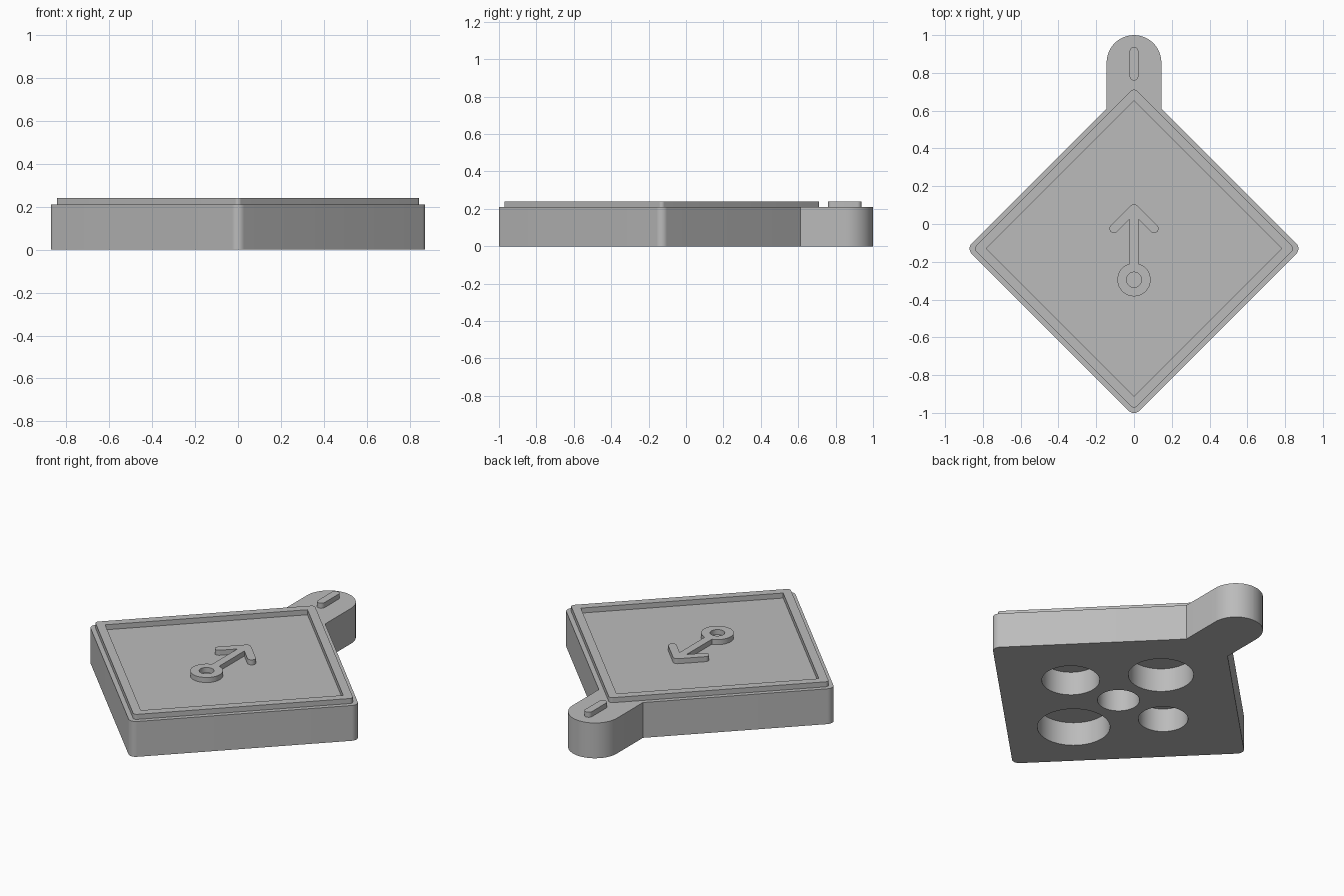
import bpy, bmesh, math
from mathutils import Vector

if "Cube" in bpy.data.objects:
    bpy.data.objects.remove(bpy.data.objects["Cube"])

grey = bpy.data.materials.new("plain grey")
grey.use_nodes = True
grey.diffuse_color = (0.5, 0.5, 0.5, 1)
grey.node_tree.nodes["Principled BSDF"].inputs["Base Color"].default_value = (0.5, 0.5, 0.5, 1)

BASE_TOP, RELIEF_TOP = 0.21, 0.24
CENTRE_Y = -0.13


def rounded(corners, steps=12):
    """Outline from (x, y, radius) corners, each one filleted."""
    outline = []
    for i, (x, y, r) in enumerate(corners):
        p = Vector((x, y))
        if r == 0:
            outline.append(p)
            continue
        a = (Vector(corners[i - 1][:2]) - p).normalized()
        b = (Vector(corners[(i + 1) % len(corners)][:2]) - p).normalized()
        half = a.angle(b) / 2
        centre = p + (a + b).normalized() * r / math.sin(half)
        start = p + a * r / math.tan(half) - centre
        end = p + b * r / math.tan(half) - centre
        sweep = math.atan2(start.cross(end), start.dot(end))
        for k in range(steps + 1):
            t = sweep * k / steps
            c, s = math.cos(t), math.sin(t)
            outline.append(centre + Vector((c * start.x - s * start.y, s * start.x + c * start.y)))
    return outline


def circle(x, y, r, n=64):
    return [Vector((x + r * math.cos(math.tau * k / n), y + r * math.sin(math.tau * k / n))) for k in range(n)]


def diamond(size, r):
    return rounded([(0, CENTRE_Y - size, r), (size, CENTRE_Y, r), (0, CENTRE_Y + size, r), (-size, CENTRE_Y, r)])


def stroke(p, q, r, n=12):
    """Round-ended bar outline between two points."""
    p, q = Vector(p), Vector(q)
    along = math.atan2(q.y - p.y, q.x - p.x)
    pts = []
    for centre, turn in ((q, along - math.pi / 2), (p, along + math.pi / 2)):
        for k in range(n + 1):
            t = turn + math.pi * k / n
            pts.append(centre + Vector((math.cos(t), math.sin(t))) * r)
    return pts


def prism(name, outline, z0, z1):
    bm = bmesh.new()
    face = bm.faces.new([bm.verts.new((p.x, p.y, z0)) for p in outline])
    top = bmesh.ops.extrude_face_region(bm, geom=[face])
    bmesh.ops.translate(bm, vec=(0, 0, z1 - z0), verts=[v for v in top["geom"] if isinstance(v, bmesh.types.BMVert)])
    bmesh.ops.remove_doubles(bm, verts=bm.verts, dist=1e-5)
    bmesh.ops.recalc_face_normals(bm, faces=bm.faces)
    mesh = bpy.data.meshes.new(name)
    bm.to_mesh(mesh)
    bm.free()
    mesh.materials.append(grey)
    obj = bpy.data.objects.new(name, mesh)
    bpy.context.collection.objects.link(obj)
    return obj


def combine(obj, other, operation):
    """Apply a boolean and discard the second object."""
    mod = obj.modifiers.new("combine", "BOOLEAN")
    mod.object, mod.operation, mod.solver = other, operation, "EXACT"
    bpy.context.view_layer.update()
    mesh = bpy.data.meshes.new_from_object(obj.evaluated_get(bpy.context.evaluated_depsgraph_get()))
    obj.modifiers.clear()
    obj.data = mesh
    bpy.data.objects.remove(other)


# Base plate with hanging tab
SIZE, TAB = 0.887, 0.145
shoulder = CENTRE_Y + SIZE - TAB
base = prism("base_plate", rounded([
    (0, CENTRE_Y - SIZE, 0.04), (SIZE, CENTRE_Y, 0.04), (TAB, shoulder, 0), (TAB, 1, TAB - 1e-4),
    (-TAB, 1, TAB - 1e-4), (-TAB, shoulder, 0), (-SIZE, CENTRE_Y, 0.04)]), 0, BASE_TOP)

# Round pockets in the underside: one central, four of different sizes around it
POCKET_DEPTH = 0.14
pockets = [(0, 0, 0.113)]
for dx, dy, r in ((1, 0, 0.156), (0, 1, 0.176), (0, -1, 0.196), (-1, 0, 0.134)):
    pockets.append((dx * (r + 0.18), dy * (r + 0.18), r))
for x, y, r in pockets:
    combine(base, prism("pocket", circle(x, CENTRE_Y + y, r), -0.1, POCKET_DEPTH), "DIFFERENCE")

# Raised border
rim = prism("raised_rim", diamond(0.85, 0.02), BASE_TOP, RELIEF_TOP)
combine(rim, prism("rim_opening", diamond(0.783, 0), 0, 1), "DIFFERENCE")

# Arrow with ring tail
BAR = 0.023
RING_Y, TIP_Y = -0.295, 0.082
arrow = prism("arrow", circle(0, RING_Y, 0.088), BASE_TOP, RELIEF_TOP)
bars = [((0, RING_Y + 0.06), (0, TIP_Y))] + [((0, TIP_Y), (s * 0.107, TIP_Y - 0.107)) for s in (-1, 1)]
for p, q in bars:
    combine(arrow, prism("bar", stroke(p, q, BAR), BASE_TOP, RELIEF_TOP), "UNION")
combine(arrow, prism("ring_hole", circle(0, RING_Y, 0.04), 0, 1), "DIFFERENCE")

# Short bar on the tab
tab_mark = prism("tab_bar", stroke((0, 0.782), (0, 0.915), BAR), BASE_TOP, RELIEF_TOP)

# Smooth curved walls, keep hard edges
bpy.ops.object.select_all(action="DESELECT")
for obj in (base, rim, arrow, tab_mark):
    obj.select_set(True)
bpy.context.view_layer.objects.active = base
bpy.ops.object.shade_smooth_by_angle(angle=math.radians(30))
